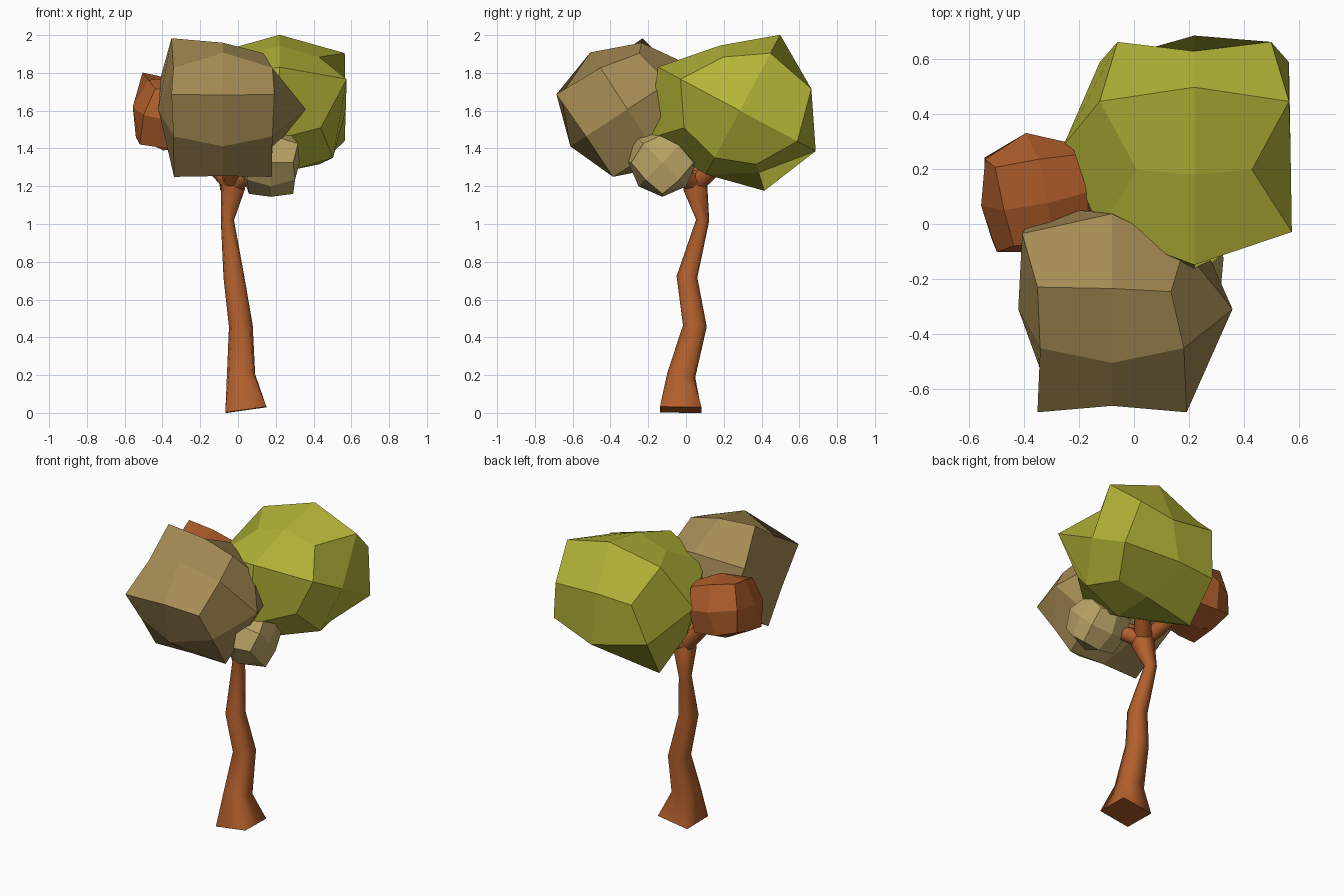
import bpy, bmesh, math
from mathutils import Vector, Euler

if "Cube" in bpy.data.objects:
    bpy.data.objects.remove(bpy.data.objects["Cube"])


def material(name, rgb):
    m = bpy.data.materials.new(name)
    m.diffuse_color = (*rgb, 1)
    m.use_nodes = True
    m.node_tree.nodes["Principled BSDF"].inputs["Base Color"].default_value = m.diffuse_color
    return m


RUST = material("rust_bark", (0.45, 0.117, 0.026))
GREEN = material("olive_green", (0.46, 0.46, 0.04))
BROWN = material("dusty_brown", (0.385, 0.262, 0.089))
TAN = material("pale_tan", (0.51, 0.385, 0.135))


def finish(bm, name, mat, smooth=False):
    bmesh.ops.recalc_face_normals(bm, faces=bm.faces)
    for f in bm.faces:
        f.smooth = smooth and len(f.verts) == 4
    me = bpy.data.meshes.new(name)
    bm.to_mesh(me)
    bm.free()
    me.materials.append(mat)
    ob = bpy.data.objects.new(name, me)
    bpy.context.collection.objects.link(ob)
    return ob


def limb(name, path):
    """Loft eight-sided rings along (x, y, z, half_width, corner) points."""
    bm = bmesh.new()
    pts = [Vector(p[:3]) for p in path]
    rings = []
    for i, p in enumerate(path):
        t = pts[min(i + 1, len(pts) - 1)] - pts[max(i - 1, 0)]
        q = Vector((0, 0, 1)).rotation_difference(t.normalized())
        ring = []
        for k in range(8):
            a = k * math.pi / 4
            r = p[3] * (math.sqrt(2) * p[4] if k % 2 else 1)
            ring.append(bm.verts.new(pts[i] + q @ Vector((r * math.cos(a), r * math.sin(a), 0))))
        rings.append(ring)
    for r0, r1 in zip(rings, rings[1:]):
        for k in range(8):
            bm.faces.new((r0[k], r0[k - 1], r1[k - 1], r1[k]))
    bm.faces.new(rings[0])
    bm.faces.new(rings[-1])
    return finish(bm, name, RUST, True)


def clump(name, mat, center, face, edge, side, corner, rot, tweaks):
    """Cube with 2x2 faces per side, puffed out; tweaks scale single points."""
    bm = bmesh.new()
    bmesh.ops.create_cube(bm, size=2)
    bmesh.ops.subdivide_edges(bm, edges=bm.edges[:], cuts=1, use_grid_fill=True)
    turn = Euler([math.radians(a) for a in rot]).to_matrix()
    for v in bm.verts:
        key = tuple(round(c) for c in v.co)
        n = sum(map(abs, key))
        size = face if n == 1 else corner if n == 3 else side if key[0] else edge
        v.co = Vector(center) + turn @ (Vector(key) * size * tweaks.get(key, 1))
    return finish(bm, name, mat)


# Crooked trunk with a square foot
limb("trunk", [(0.042, -0.028, 0.016, 0.11, 1), (0.016, -0.025, 0.2, 0.075, 0.85),
               (0.015, 0.047, 0.46, 0.063, 0.8), (-0.022, 0.005, 0.72, 0.055, 0.8),
               (-0.056, 0.088, 1.02, 0.035, 0.8), (-0.027, 0.05, 1.19, 0.064, 0.8),
               (-0.03, 0.04, 1.28, 0.05, 0.8)])

# Branches from the fork into each clump
fork = (-0.03, 0.05, 1.21, 0.05, 0.8)
for name, tip in (("branch_left", (-0.28, 0.1, 1.48)), ("branch_back", (0.12, 0.22, 1.36)),
                  ("branch_right", (0.12, -0.08, 1.3)), ("branch_front", (-0.06, -0.2, 1.45))):
    mid = [(a + b) / 2 for a, b in zip(fork, tip)]
    limb(name, [fork, (*mid, 0.045, 0.8), (*tip, 0.03, 0.8)])

# Foliage clumps
clump("foliage_back", GREEN, (0.22, 0.285, 1.6), 0.455, 0.255, 0.345, 0.28, (-28, 0, 0),
      {(-1, 0, 0): 1.05, (1, 0, 0): 0.77, (0, 0, -1): 0.84, (0, -1, -1): 1.4,
       (0, -1, 0): 1.08, (0, 1, -1): 0.95, (1, 0, -1): 0.82, (-1, 0, -1): 0.92,
       (-1, 1, -1): 1.12, (1, 1, -1): 0.75, (1, -1, -1): 0.78,
       (1, -1, 1): 0.75, (-1, -1, 1): 0.75, (1, -1, 0): 1.03})
clump("foliage_front", BROWN, (-0.08, -0.31, 1.607), 0.36, 0.255, 0.262, 0.272, (33, 0, 0),
      {(1, 0, 0): 1.22, (-1, 0, 0): 0.95, (1, 1, 1): 0.79, (-1, 1, 0): 1.25, (0, 1, 0): 1.15,
       (1, -1, -1): 0.95, (-1, -1, -1): 0.95})
clump("foliage_left", RUST, (-0.355, 0.11, 1.583), 0.2, 0.158, 0.158, 0.142, (12, 10, 12),
      {(-1, 0, 0): 1.05, (1, 0, 0): 1.2, (0, 1, 0): 1.15, (0, -1, 0): 1.1,
       (-1, 1, 0): 1.05, (-1, -1, 0): 1.15, (-1, 1, 1): 1.15, (-1, -1, -1): 1.15})
clump("foliage_right", TAN, (0.175, -0.125, 1.325), 0.178, 0.128, 0.127, 0.117, (45, 0, 0),
      {(1, 0, 0): 0.85, (1, 0, 1): 1.12, (0, 0, 1): 1.15, (1, 1, 1): 0.9})
